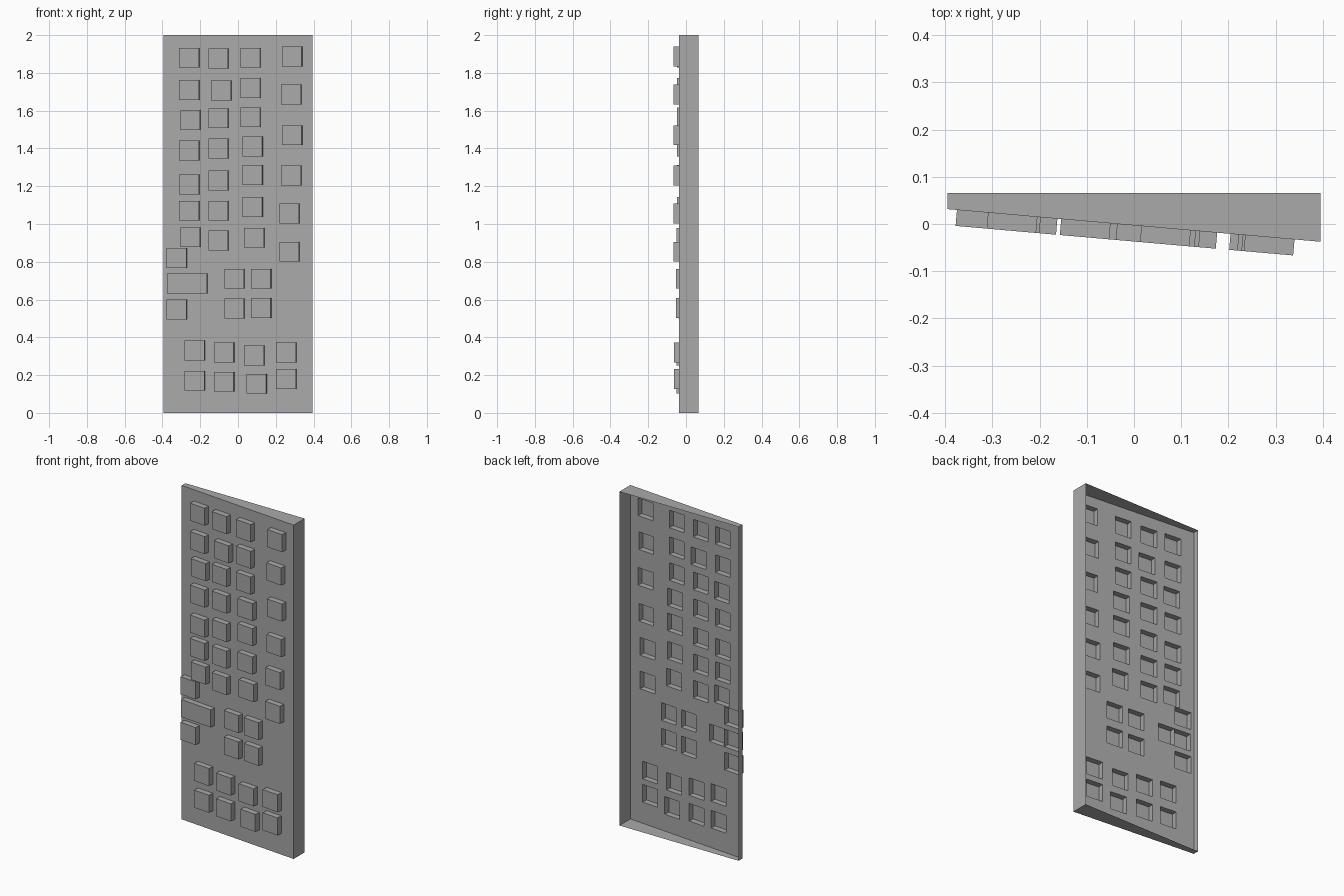
import bpy
import bmesh
from math import radians, sin, cos, tan
from mathutils import Vector

default_cube = bpy.data.objects.get("Cube")
if default_cube:
    bpy.data.objects.remove(default_cube, do_unlink=True)

HALF_WIDTH = 0.395
HEIGHT = 2.0
BACK = 0.066
CENTRE = -0.003
TILT = radians(5)
OUTWARD = Vector((-sin(TILT), -cos(TILT), 0))
KEY = 0.105
KEY_DEPTH = 0.034

# Key rows: x position and the heights of the keys placed there
KEY_COLUMNS = [
    (-0.257, [1.88, 1.71, 1.39, 1.21, 1.07]),
    (-0.25, [1.55, 0.93]),
    (-0.323, [0.82, 0.547]),
    (-0.102, [1.876, 1.56, 1.4, 1.23, 1.07, 0.912]),
    (-0.087, [1.706]),
    (0.068, [1.88, 1.72, 1.565]),
    (0.079, [1.41, 1.26, 1.09]),
    (0.088, [0.927, 0.303]),
    (0.288, [1.886, 1.47]),
    (0.283, [1.685, 1.256]),
    (0.274, [1.055, 0.853]),
    (-0.017, [0.71, 0.552]),
    (0.124, [0.71, 0.556]),
    (-0.227, [0.33, 0.17]),
    (-0.072, [0.319, 0.165]),
    (0.1, [0.154]),
    (0.257, [0.319, 0.18]),
]
WIDE_KEY = (-0.267, 0.685, 2 * KEY)

keys = [(x, z, KEY) for x, heights in KEY_COLUMNS for z in heights]
keys.append(WIDE_KEY)

grey = bpy.data.materials.new("plain grey")
grey.use_nodes = True
colour = (0.4, 0.4, 0.4, 1)
grey.diffuse_color = colour
grey.node_tree.nodes["Principled BSDF"].inputs["Base Color"].default_value = colour


def on_front(x, z):
    """Point on the slanted front plane."""
    return Vector((x, CENTRE - x * tan(TILT), z))


def rectangle(x, z, width, height):
    """Corners of a rectangle on the front plane, counter-clockwise from the front."""
    w, h = width / 2, height / 2
    return [on_front(x + a * w, z + b * h)
            for a, b in ((-1, -1), (1, -1), (1, 1), (-1, 1))]


def ring(bm, points):
    verts = [bm.verts.new(p) for p in points]
    edges = [bm.edges.new((verts[i - 1], verts[i])) for i in range(len(verts))]
    return verts, edges


def walls(bm, first, second):
    for i in range(len(first)):
        bm.faces.new((first[i - 1], first[i], second[i], second[i - 1]))


def finish(bm, name):
    mesh = bpy.data.meshes.new(name)
    bm.to_mesh(mesh)
    bm.free()
    mesh.materials.append(grey)
    obj = bpy.data.objects.new(name, mesh)
    bpy.context.collection.objects.link(obj)


# Wedge casing: slanted front panel with key openings, four sides, open back
bm = bmesh.new()
border, outline = ring(bm, rectangle(0, HEIGHT / 2, 2 * HALF_WIDTH, HEIGHT))
for x, z, width in keys:
    outline += ring(bm, rectangle(x, z, width * cos(TILT), KEY))[1]
bmesh.ops.triangle_fill(bm, use_beauty=True, edges=outline, normal=OUTWARD)
for face in bm.faces:
    face.normal_update()
    if face.normal.dot(OUTWARD) < 0:
        face.normal_flip()
bmesh.ops.dissolve_limit(bm, angle_limit=radians(1), verts=bm.verts[:], edges=bm.edges[:])
rim = [bm.verts.new((v.co.x, BACK, v.co.z)) for v in border]
walls(bm, rim, border)
finish(bm, "casing")

# Hollow keys: a raised cap and four walls, open towards the inside
for number, (x, z, width) in enumerate(keys):
    bm = bmesh.new()
    corners = rectangle(x, z, width * cos(TILT), KEY)
    base = [bm.verts.new(p) for p in corners]
    cap = [bm.verts.new(p + OUTWARD * KEY_DEPTH) for p in corners]
    bm.faces.new(cap)
    walls(bm, base, cap)
    if width > KEY:
        # Rib that splits the wide key into two pockets
        rib = [on_front(x, z + side * KEY / 2) for side in (-1, 1)]
        rib += [p + OUTWARD * KEY_DEPTH for p in reversed(rib)]
        bm.faces.new([bm.verts.new(p) for p in rib])
    finish(bm, "wide_key" if width > KEY else f"key_{number + 1}")
